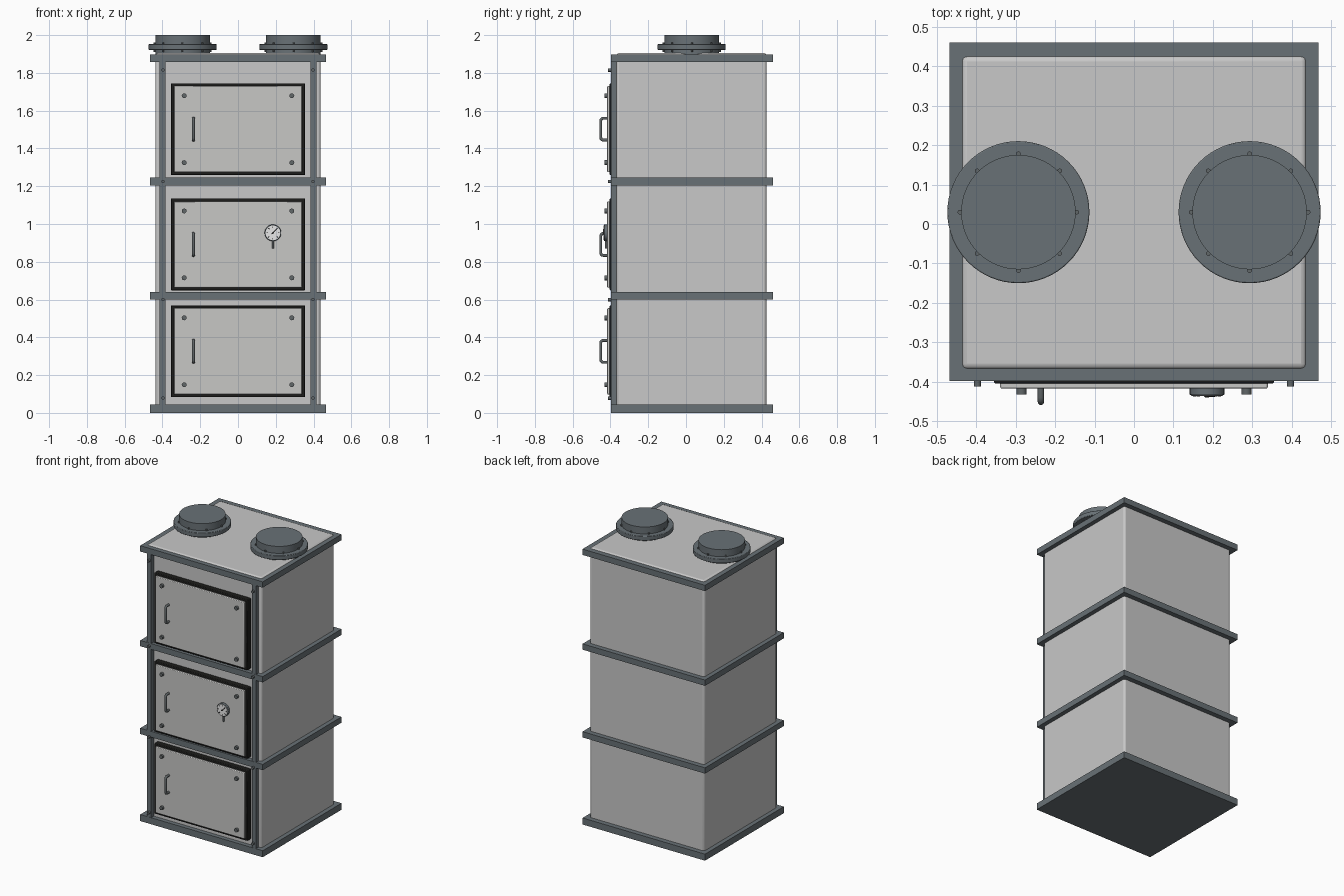
import bpy, math
from mathutils import Vector

if "Cube" in bpy.data.objects:
    bpy.data.objects.remove(bpy.data.objects["Cube"])


def mat(name, r, g, b):
    m = bpy.data.materials.new(name)
    m.diffuse_color = (r, g, b, 1)
    m.use_nodes = True
    m.node_tree.nodes["Principled BSDF"].inputs["Base Color"].default_value = m.diffuse_color
    return m


LIGHT = mat("light_grey_panel", 0.58, 0.58, 0.58)
DOOR = mat("door_grey", 0.57, 0.57, 0.56)
SLATE = mat("slate_metal", 0.14, 0.165, 0.18)
BLACK = mat("black_seal", 0.012, 0.012, 0.011)
STEEL = mat("bolt_steel", 0.12, 0.135, 0.14)
WHITE = mat("dial_white", 0.8, 0.8, 0.8)


def finish(ob, name, material, bevel=0, segs=3):
    ob.name = name
    ob.data.materials.append(material)
    if bevel:
        b = ob.modifiers.new("bevel", 'BEVEL')
        b.width, b.segments, b.limit_method = bevel, segs, 'ANGLE'
    bpy.ops.object.shade_smooth_by_angle(angle=math.radians(35))
    return ob


def box(name, x0, x1, y0, y1, z0, z1, material, bevel=0, segs=3):
    bpy.ops.mesh.primitive_cube_add(size=1, location=((x0 + x1) / 2, (y0 + y1) / 2, (z0 + z1) / 2))
    ob = bpy.context.object
    ob.scale = (x1 - x0, y1 - y0, z1 - z0)
    bpy.ops.object.transform_apply(location=False, rotation=False, scale=True)
    return finish(ob, name, material, bevel, segs)


def rod(name, a, b, r, material, sides=16, bevel=0):
    a, b = Vector(a), Vector(b)
    bpy.ops.mesh.primitive_cylinder_add(vertices=sides, radius=r, depth=(b - a).length, location=(a + b) / 2)
    ob = bpy.context.object
    ob.rotation_euler = (b - a).to_track_quat('Z', 'Y').to_euler()
    return finish(ob, name, material, bevel, 2)


# Cabinet body with softened edges, standing slightly proud of the top rim
box("cabinet_body", -0.437, 0.437, -0.368, 0.426, 0.01, 1.905, LIGHT, 0.014)

# Horizontal bands
for i, (z0, z1) in enumerate([(0, 0.045), (0.6, 0.64), (1.205, 1.245), (1.858, 1.898)]):
    box(f"band_{i}", -0.467, 0.467, -0.398, 0.46, z0, z1, SLATE)

# Front posts with bolts
for s, side in ((-1, "left"), (1, "right")):
    x0, x1 = sorted((s * 0.384, s * 0.415))
    box(f"front_post_{side}", x0, x1, -0.397, -0.36, 0.03, 1.87, SLATE)
    for i, z in enumerate((0.078, 0.6, 1.225, 1.815)):
        rod(f"post_bolt_{side}_{i}", (s * 0.397, -0.39, z), (s * 0.397, -0.412, z), 0.009, STEEL, 12)


# Bow handle: a bent tube
def handle(name, x, y, z, half=0.066, reach=0.034):
    c = bpy.data.curves.new(name, 'CURVE')
    c.dimensions = '3D'
    c.bevel_depth, c.bevel_resolution = 0.008, 3
    c.use_fill_caps = True
    sp = c.splines.new('POLY')
    h, k = half - 0.008, 0.012
    pts = [(y + 0.01, -h)]
    arc = [(y - reach + k - k * math.sin(t), -h + k - k * math.cos(t)) for t in (0, math.pi / 6, math.pi / 3, math.pi / 2)]
    pts += arc + [(py, -pz) for py, pz in reversed(arc)] + [(y + 0.01, h)]
    sp.points.add(len(pts) - 1)
    for p, (py, pz) in zip(sp.points, pts):
        p.co = (x, py, z + pz, 1)
    ob = bpy.data.objects.new(name, c)
    bpy.context.collection.objects.link(ob)
    c.materials.append(STEEL)


# Three doors: seal, panel, corner bolts and handle
for n, zc in (("lower", 0.326), ("middle", 0.892), ("upper", 1.502)):
    box(f"door_seal_{n}", -0.355, 0.355, -0.404, -0.36, zc - 0.243, zc + 0.243, BLACK, 0.004, 2)
    box(f"door_panel_{n}", -0.339, 0.339, -0.417, -0.39, zc - 0.228, zc + 0.228, DOOR, 0.004, 2)
    for sx in (-1, 1):
        for sz in (-1, 1):
            p = (sx * 0.285, zc + sz * 0.177)
            rod(f"door_bolt_{n}", (p[0], -0.41, p[1]), (p[0], -0.432, p[1]), 0.013, STEEL, 12)
    handle(f"door_handle_{n}", -0.236, -0.417, zc)

# Thermometer gauge on the middle door
gx, gz = 0.185, 0.953
rod("gauge_case", (gx, -0.41, gz), (gx, -0.434, gz), 0.044, SLATE, 32, 0.003)
rod("gauge_face", (gx, -0.43, gz), (gx, -0.436, gz), 0.039, WHITE, 32)
for i in range(8):
    a = math.pi / 4 * i
    d = Vector((math.cos(a), 0, math.sin(a)))
    c = Vector((gx, -0.4362, gz))
    rod("gauge_tick", c + d * 0.027, c + d * 0.035, 0.0018, BLACK, 6)
rod("gauge_needle", (gx - 0.006, -0.4365, gz - 0.006), (gx + 0.02, -0.4365, gz + 0.02), 0.002, BLACK, 6)
rod("gauge_hub", (gx, -0.43, gz), (gx, -0.440, gz), 0.005, BLACK, 12)
rod("gauge_stem", (gx, -0.424, gz - 0.04), (gx, -0.424, gz - 0.082), 0.006, STEEL, 12)

# Two flue outlets with bolted flanges
for s, side in ((-1, "left"), (1, "right")):
    x, y = s * 0.293, 0.03
    rod(f"flue_pipe_{side}", (x, y, 1.89), (x, y, 2.0), 0.145, SLATE, 64)
    rod(f"flue_flange_{side}", (x, y, 1.922), (x, y, 1.952), 0.18, SLATE, 64, 0.003)
    for i in range(8):
        a = math.pi / 4 * i
        bx, by = x + 0.148 * math.cos(a), y + 0.148 * math.sin(a)
        rod(f"flue_bolt_{side}", (bx, by, 1.91), (bx, by, 1.962), 0.006, STEEL, 10)
